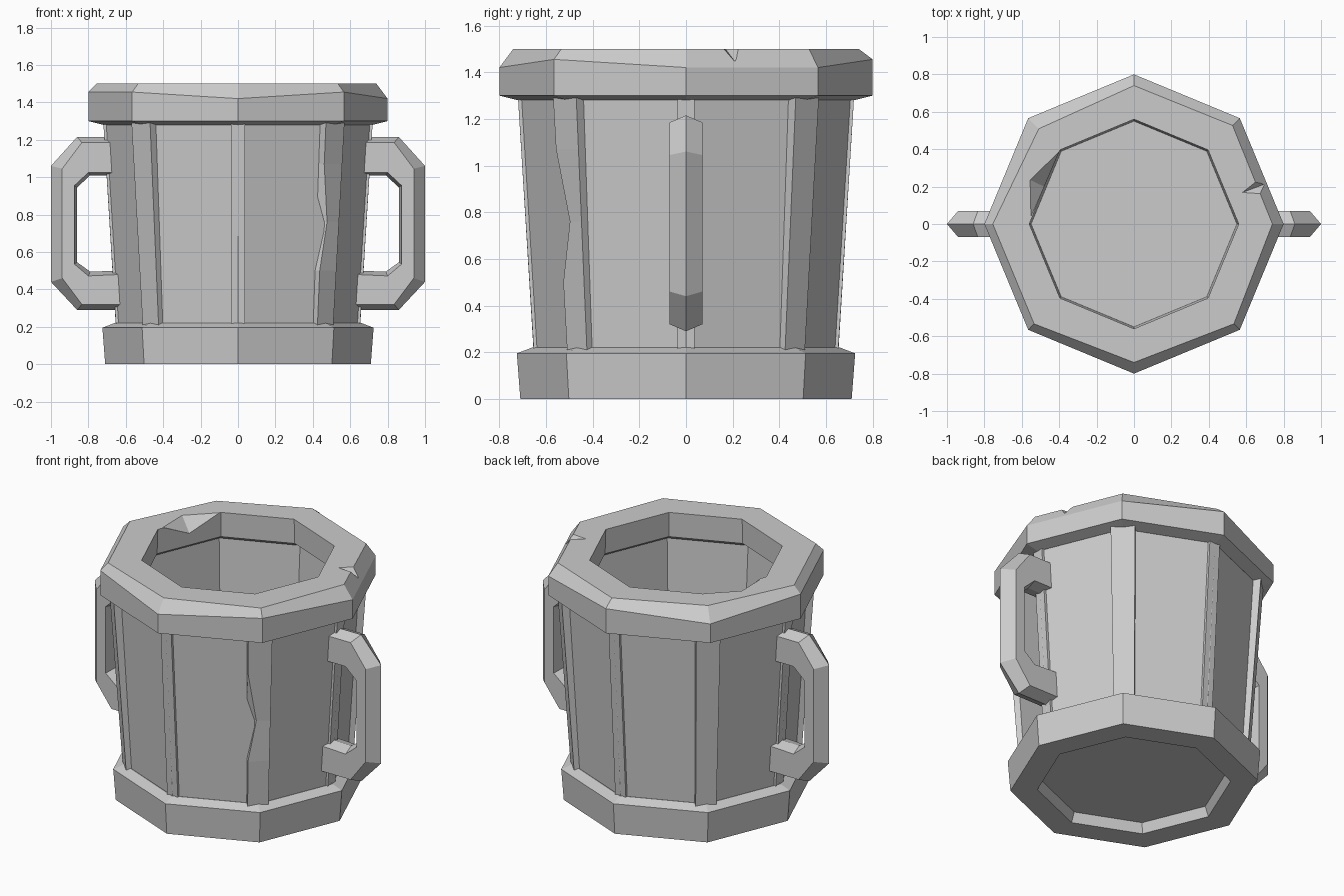
import bpy, bmesh
from math import sin, cos, pi
from mathutils import Vector

cube = bpy.data.objects.get("Cube")
if cube:
    bpy.data.objects.remove(cube, do_unlink=True)

stone = bpy.data.materials.new("plain grey")
stone.use_nodes = True
GREY = (0.6, 0.6, 0.6, 1)
stone.diffuse_color = GREY
stone.node_tree.nodes["Principled BSDF"].inputs["Base Color"].default_value = GREY


def finish(bm, name):
    bmesh.ops.recalc_face_normals(bm, faces=bm.faces[:])
    mesh = bpy.data.meshes.new(name)
    bm.to_mesh(mesh)
    bm.free()
    mesh.materials.append(stone)
    obj = bpy.data.objects.new(name, mesh)
    bpy.context.scene.collection.objects.link(obj)
    return obj


def loft(name, rings, wrap=False):
    """Skin a run of equal rings; cap the ends, or join last to first."""
    bm = bmesh.new()
    loops = [[bm.verts.new(p) for p in ring] for ring in rings]
    pairs = list(zip(loops, loops[1:]))
    if wrap:
        pairs.append((loops[-1], loops[0]))
    else:
        bm.faces.new(loops[0])
        bm.faces.new(loops[-1])
    n = len(loops[0])
    for a, b in pairs:
        for i in range(n):
            j = (i + 1) % n
            bm.faces.new((a[i], a[j], b[j], b[i]))
    return finish(bm, name)


def polar(i, r, z, t=0):
    """Point at corner i of the octagon, shifted sideways by t."""
    a = i * pi / 4
    return Vector((r * cos(a) - t * sin(a), r * sin(a) + t * cos(a), z))


def octagon(r, z):
    return [polar(i, r, z) for i in range(8)]


def chip(target, points):
    """Cut a convex notch out of the target."""
    bm = bmesh.new()
    for p in points:
        bm.verts.new(p)
    bmesh.ops.convex_hull(bm, input=bm.verts[:])
    cutter = finish(bm, "chip_cutter")
    cutter.hide_render = True
    mod = target.modifiers.new("chip", "BOOLEAN")
    mod.object = cutter
    mod.solver = "EXACT"
    bpy.context.view_layer.objects.active = target
    bpy.ops.object.modifier_apply(modifier=mod.name)
    bpy.data.objects.remove(cutter, do_unlink=True)


# Hollow tapered body with a floor
loft("body", [octagon(r, z) for r, z in
              ((0.645, 0.06), (0.653, 0.2), (0.72, 1.29), (0.62, 1.33), (0.55, 0.1))])

# Foot ring around the bottom, leaving a shallow recess underneath
loft("base_ring", [octagon(r, z) for r, z in
                   ((0.555, 0), (0.71, 0), (0.725, 0.195), (0.66, 0.22),
                    (0.6, 0.2), (0.6, 0.1), (0.53, 0.065))], wrap=True)

# Rim with an unevenly worn bevel, chamfered underneath
bevel_z = (1.42, 1.42, 1.455, 1.42, 1.455, 1.455, 1.42, 1.455)
bevel_r = (0.74, 0.745, 0.74, 0.72, 0.755, 0.755, 0.74, 0.755)
rim = loft("rim", [
    octagon(0.565, 1.345), octagon(0.6, 1.32), octagon(0.72, 1.28), octagon(0.8, 1.3),
    [polar(i, 0.8, z) for i, z in enumerate(bevel_z)],
    [polar(i, r, 1.5) for i, r in enumerate(bevel_r)],
    octagon(0.56, 1.5)], wrap=True)
chip(rim, [(0.57, 0.165, 1.505), (0.655, 0.245, 1.52), (0.74, 0.14, 1.52),
           (0.69, 0.21, 1.445), (0.79, 0.22, 1.5)])
chip(rim, [(-0.39, 0.41, 1.51), (-0.565, 0.24, 1.51), (-0.56, 0.02, 1.51),
           (-0.3, 0.15, 1.51), (-0.48, 0.2, 1.42), (-0.35, 0.15, 1.42)])

# Corner posts: wide on the diagonals, narrow and nearly flush on the axes
for i in range(8):
    wide = i % 2
    low, high = (0.66, 0.735) if wide else (0.652, 0.72)
    heights = [0.2, 0.5, 0.76, 1.07, 1.29] if i == 7 else [0.2, 1.29]
    rings = []
    for z in heights:
        f = (z - 0.2) / 1.09
        r = low + (high - low) * f
        w = 0.06 + 0.01 * f if wide else 0.037
        ring = [polar(i, r - 0.07, z, -w), polar(i, r, z, -w),
                polar(i, r, z, w), polar(i, r - 0.07, z, w)]
        if z == 0.76:  # dent in the post edge
            ring[1] = polar(i, r - 0.01, z, -0.015)
        rings.append(ring)
    loft("corner_post", rings)

# Handles: six-sided bar swept along paired outer and inner corners
outer = [(0.66, 1.215), (0.86, 1.215), (1.0, 1.06), (1.0, 0.44), (0.86, 0.29), (0.62, 0.29)]
flank_out = [(0.66, 1.185), (0.835, 1.185), (0.94, 1.045), (0.94, 0.46), (0.835, 0.32), (0.62, 0.32)]
flank_in = [(0.66, 1.025), (0.8, 1.025), (0.875, 0.955), (0.875, 0.535), (0.8, 0.472), (0.62, 0.48)]
inner = [(0.66, 1.01), (0.79, 1.01), (0.86, 0.945), (0.86, 0.545), (0.79, 0.495), (0.62, 0.5)]
for side, name in ((1, "left_handle"), (-1, "right_handle")):
    rings = []
    for o, fo, fi, n in zip(outer, flank_out, flank_in, inner):
        section = ((o, 0), (fo, 0.07), (fi, 0.07), (n, 0), (fi, -0.07), (fo, -0.07))
        rings.append([Vector((side * x, y, z)) for (x, z), y in section])
    loft(name, rings)
